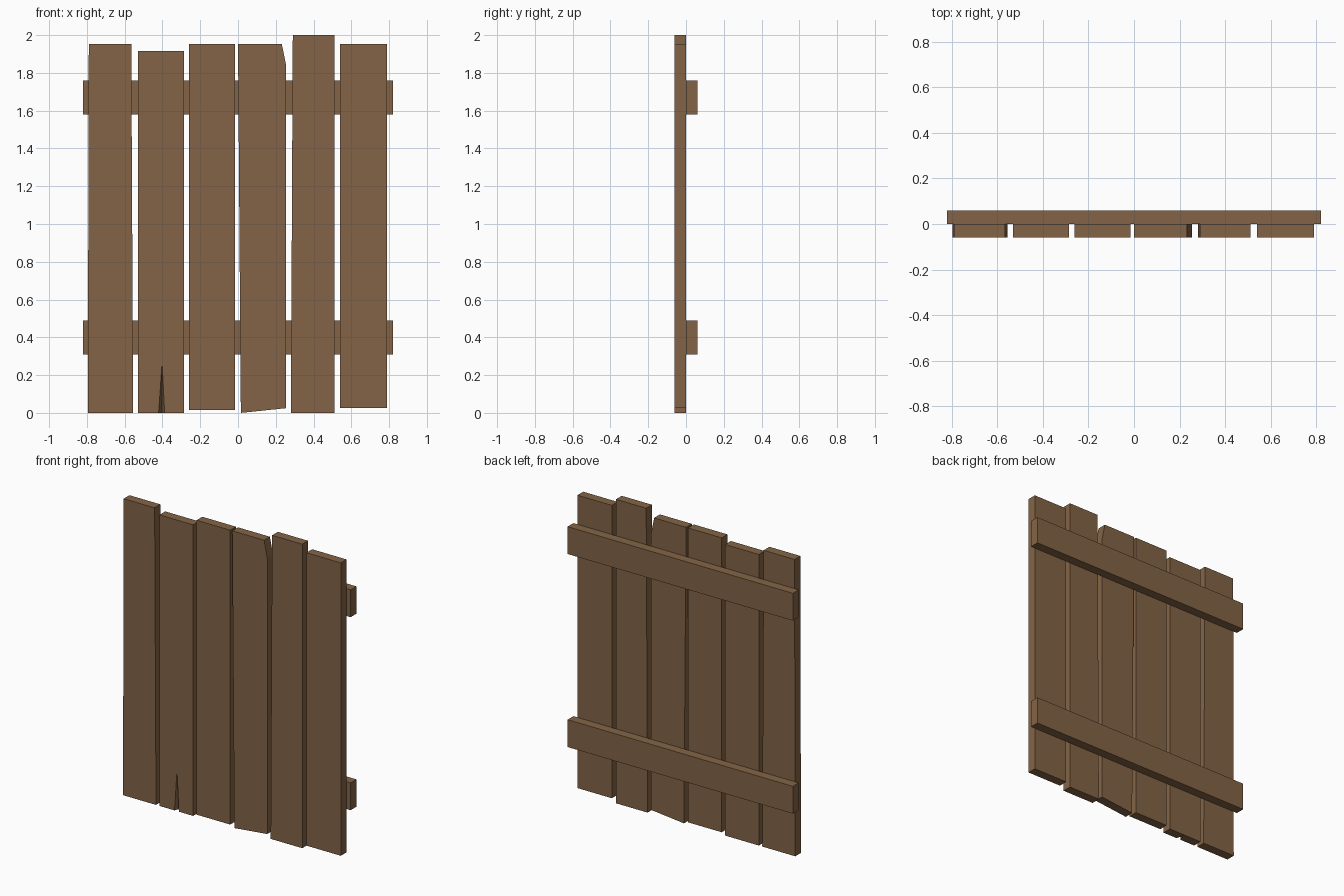
import bpy, bmesh

if "Cube" in bpy.data.objects:
    bpy.data.objects.remove(bpy.data.objects["Cube"])

wood = bpy.data.materials.new("weathered brown wood")
wood.diffuse_color = (0.227, 0.127, 0.061, 1)
wood.use_nodes = True
wood.node_tree.nodes["Principled BSDF"].inputs["Base Color"].default_value = wood.diffuse_color


def mesh_object(name, bm):
    bmesh.ops.recalc_face_normals(bm, faces=bm.faces)
    me = bpy.data.meshes.new(name)
    bm.to_mesh(me)
    bm.free()
    me.materials.append(wood)
    ob = bpy.data.objects.new(name, me)
    bpy.context.collection.objects.link(ob)
    return ob


def board(name, outline, y0, y1):
    """Extrude an x-z outline from y0 to y1."""
    bm = bmesh.new()
    face = bm.faces.new([bm.verts.new((x, y0, z)) for x, z in outline])
    ext = bmesh.ops.extrude_face_region(bm, geom=[face])
    for v in ext["geom"]:
        if isinstance(v, bmesh.types.BMVert):
            v.co.y = y1
    return mesh_object(name, bm)


# Upright planks, each cut a little unevenly
planks = [
    [(-.795, 0), (-.555, 0), (-.565, 1.952), (-.79, 1.952)],
    [(-.53, 0), (-.285, 0), (-.285, 1.915), (-.53, 1.915)],
    [(-.26, .015), (-.015, .015), (-.015, 1.952), (-.26, 1.952)],
    [(.015, 0), (.255, .025), (.255, 1.84), (.232, 1.952), (0, 1.952)],
    [(.28, 0), (.51, 0), (.51, 2), (.29, 2)],
    [(.54, .025), (.79, .025), (.79, 1.952), (.54, 1.952)],
]
boards = [board(f"plank_{i + 1}", p, -.06, 0) for i, p in enumerate(planks)]

# Cross rails on the back
for name, z in (("lower_rail", .4), ("upper_rail", 1.67)):
    board(name, [(-.82, z - .09), (.82, z - .09), (.82, z + .09), (-.82, z + .09)], 0, .06)

# Wedge-shaped split at the foot of the second plank
bm = bmesh.new()
left, right, tip, deep = [bm.verts.new(c) for c in (
    (-.424, -.066, -.02), (-.386, -.066, -.02), (-.402, -.066, .30), (-.402, -.008, -.02))]
for tri in ((left, right, tip), (left, tip, deep), (right, deep, tip), (left, deep, right)):
    bm.faces.new(tri)
cutter = mesh_object("split_cutter", bm)
cutter.hide_render = True
cut = boards[1].modifiers.new("split", 'BOOLEAN')
cut.operation = 'DIFFERENCE'
cut.solver = 'EXACT'
cut.object = cutter
bpy.context.view_layer.objects.active = boards[1]
bpy.ops.object.modifier_apply(modifier=cut.name)
bpy.data.objects.remove(cutter)
